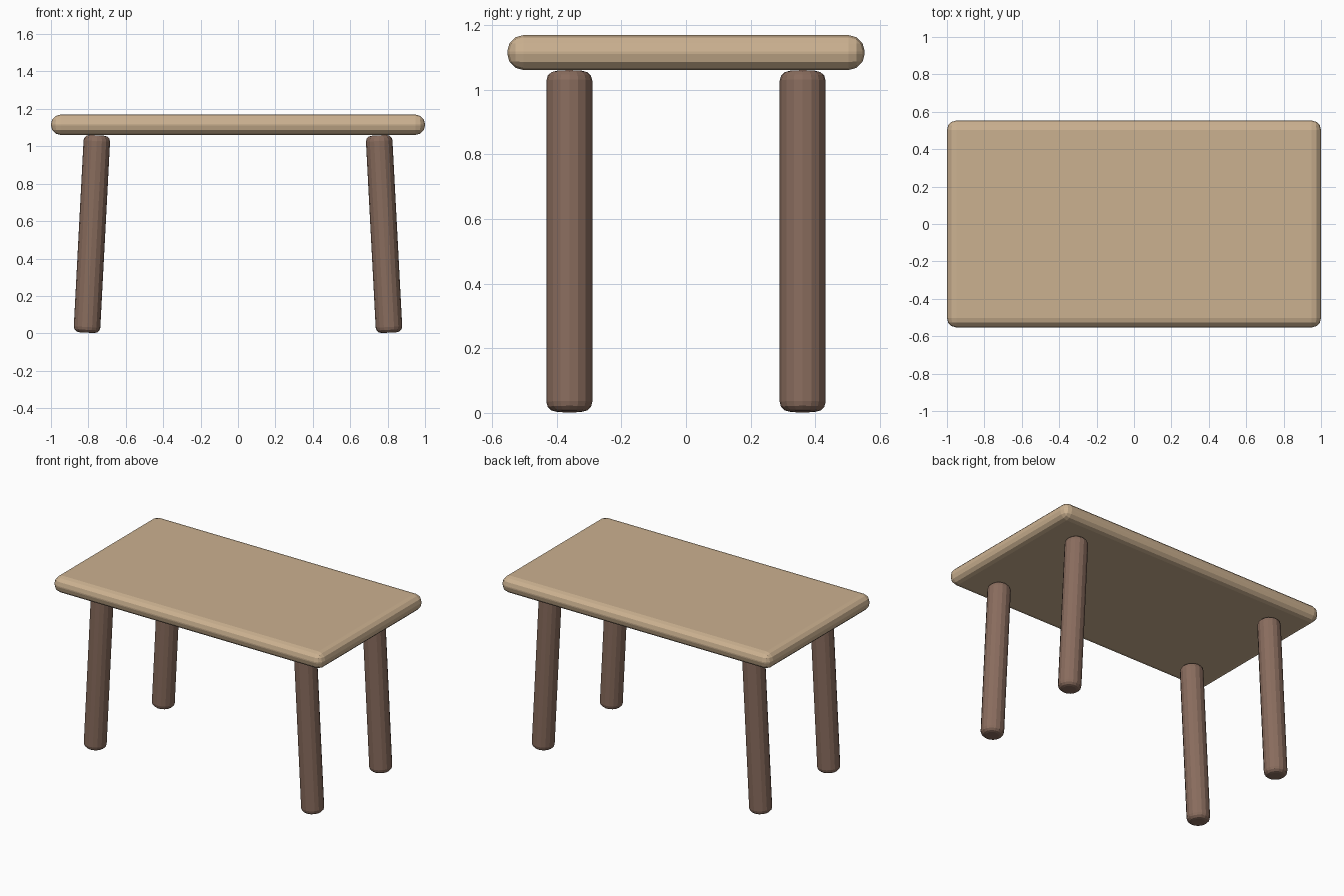
import bpy
from math import radians

if "Cube" in bpy.data.objects:
    bpy.data.objects.remove(bpy.data.objects["Cube"])


def material(name, color):
    m = bpy.data.materials.new(name)
    m.diffuse_color = color
    m.use_nodes = True
    m.node_tree.nodes["Principled BSDF"].inputs["Base Color"].default_value = m.diffuse_color
    return m


def finish(obj, name, mat, width, segments):
    obj.name = name
    obj.data.materials.append(mat)
    bev = obj.modifiers.new("rounded_edges", 'BEVEL')
    bev.width = width
    bev.segments = segments
    bev.limit_method = 'ANGLE'
    bev.angle_limit = radians(40)


light_wood = material("light_wood", (0.60, 0.44, 0.28, 1))
dark_wood = material("dark_wood", (0.25, 0.15, 0.11, 1))

# Rounded slab top
bpy.ops.mesh.primitive_cube_add(size=1, location=(0, 0, 1.115))
top = bpy.context.object
top.scale = (2.0, 1.106, 0.108)
bpy.ops.object.transform_apply(location=False, rotation=False, scale=True)
finish(top, "table_top", light_wood, 0.05, 3)

# Four legs splayed outward along x
for sx, side in ((-1, "left"), (1, "right")):
    for sy, end in ((-1, "front"), (1, "back")):
        bpy.ops.mesh.primitive_cylinder_add(
            vertices=16, radius=0.071, depth=1.056,
            location=(sx * 0.781, sy * 0.361, 0.531),
            rotation=(0, radians(-3 * sx), 0))
        finish(bpy.context.object, f"{end}_{side}_leg", dark_wood, 0.03, 3)
